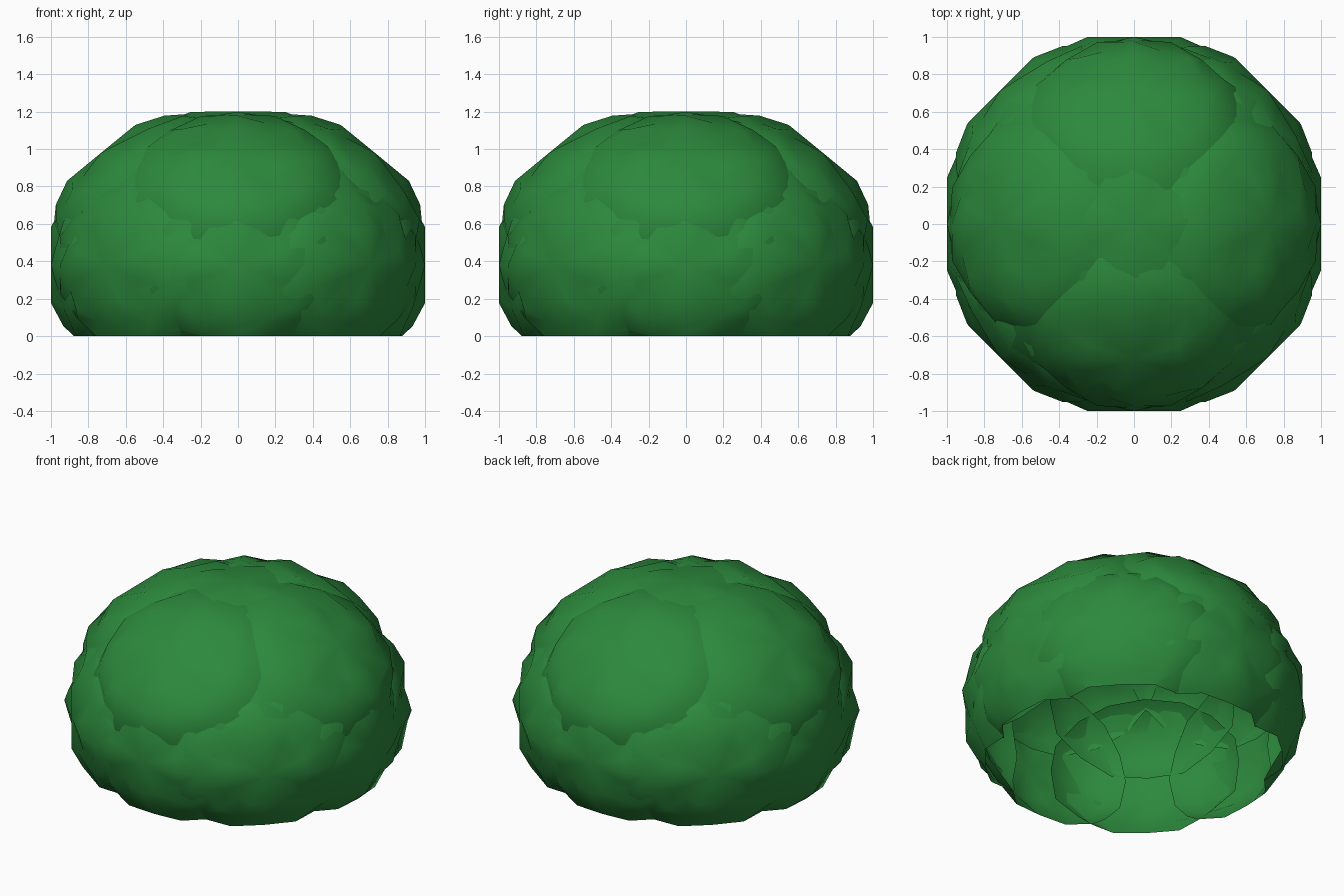
import bpy, bmesh, math
from mathutils import Vector

if "Cube" in bpy.data.objects:
    bpy.data.objects.remove(bpy.data.objects["Cube"])

CENTRE, SQUASH = 0.38, 0.82

leaf = bpy.data.materials.new("leaf_green")
leaf.diffuse_color = (0.025, 0.25, 0.045, 1)
leaf.use_nodes = True
leaf.node_tree.nodes["Principled BSDF"].inputs["Base Color"].default_value = leaf.diffuse_color

# Cap rings: (angle from centre, radius on even spokes, radius on odd spokes)
RINGS = [(14, 1.03, 1.01), (23, 1.015, 0.985), (30, 0.985, 1.0), (37, 0.93, 0.96)]
SPOKES = 16


def clump(name, azimuth, elevation, size):
    """Curved, lumpy patch of foliage facing the given direction, trimmed at ground."""
    a, e = math.radians(azimuth), math.radians(elevation)
    n = Vector((math.cos(e) * math.cos(a), math.cos(e) * math.sin(a), math.sin(e)))
    side = Vector((-math.sin(a), math.cos(a), 0))
    up = n.cross(side)
    bm = bmesh.new()

    def place(v):
        return bm.verts.new((v.x, v.y, CENTRE + SQUASH * v.z))

    centre = place(n * size)
    previous = None
    for angle, even, odd in RINGS:
        t = math.radians(angle)
        ring = []
        for i in range(SPOKES):
            s = 2 * math.pi * i / SPOKES
            r = size * (odd if i % 2 else even)
            # dimples on the diagonals
            if angle == 14 and i % 4 == 2:
                r -= 0.04
            d = n * math.cos(t) + (side * math.cos(s) + up * math.sin(s)) * math.sin(t)
            ring.append(place(d * r))
        for i in range(SPOKES):
            j = (i + 1) % SPOKES
            if previous is None:
                bm.faces.new((centre, ring[i], ring[j]))
            else:
                bm.faces.new((previous[i], ring[i], ring[j], previous[j]))
        previous = ring

    # Open underside at ground level
    bmesh.ops.bisect_plane(bm, geom=bm.verts[:] + bm.edges[:] + bm.faces[:],
                           plane_co=(0, 0, 0), plane_no=(0, 0, -1), clear_outer=True)
    bm.normal_update()
    face = min(bm.faces, key=lambda f: (f.calc_center_median() - centre.co).length)
    if face.normal.dot(n) < 0:
        bmesh.ops.reverse_faces(bm, faces=bm.faces[:])
    for f in bm.faces:
        f.smooth = True
    mesh = bpy.data.meshes.new(name)
    bm.to_mesh(mesh)
    bm.free()
    mesh.materials.append(leaf)
    ob = bpy.data.objects.new(name, mesh)
    bpy.context.collection.objects.link(ob)


# Crown, four upper clumps, and eight around the sides
clump("crown_foliage", 0, 90, 1.0)
for k in range(4):
    clump(f"upper_foliage_{k + 1}", k * 90, 45, 1.035)
    clump(f"upper_corner_foliage_{k + 1}", k * 90 + 45, 38, 0.99)
    clump(f"side_foliage_{k + 1}", k * 90, 0, 1.0)
    clump(f"corner_foliage_{k + 1}", k * 90 + 45, 0, 1.01)
